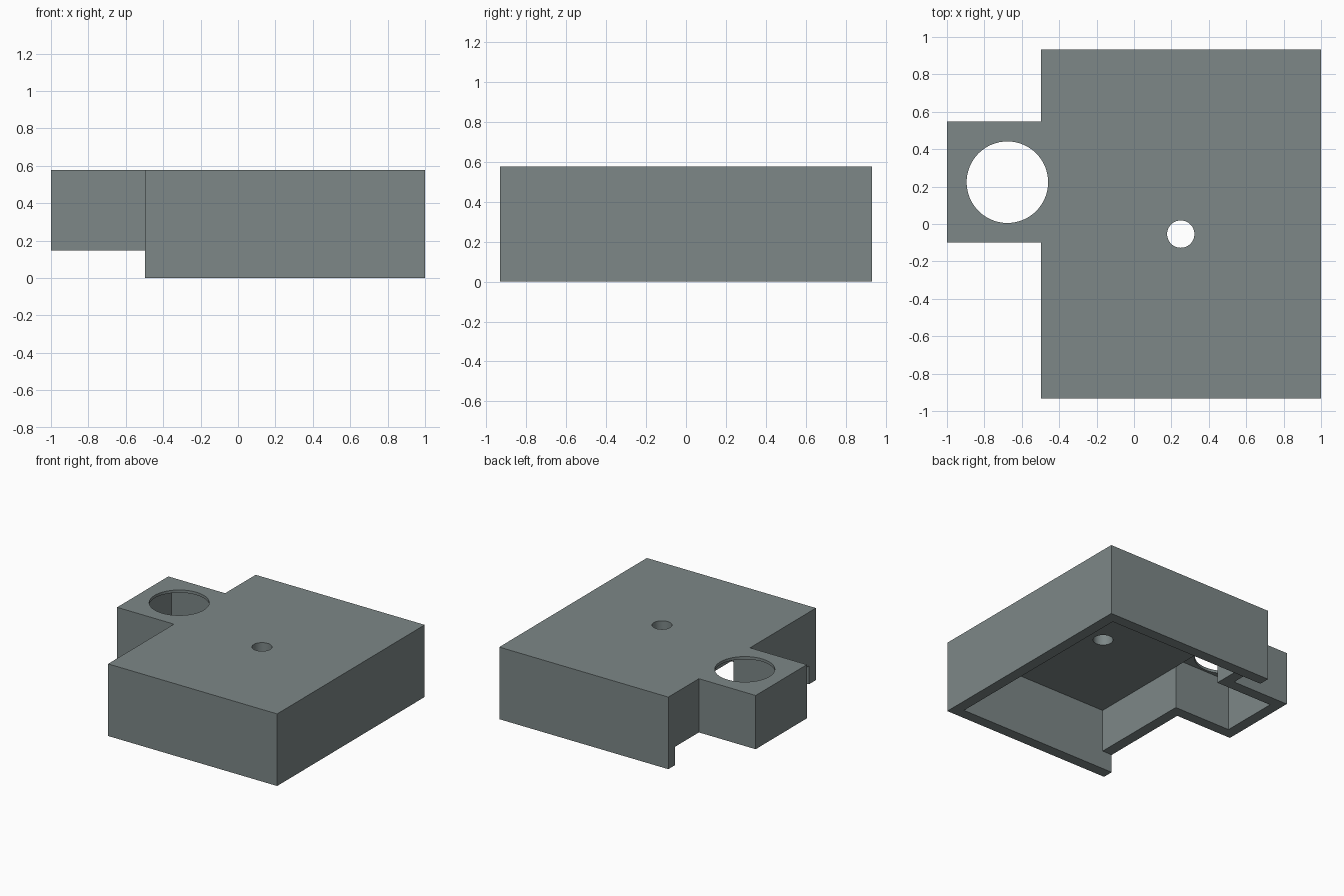
import bpy, bmesh

if "Cube" in bpy.data.objects:
    bpy.data.objects.remove(bpy.data.objects["Cube"])

T = 0.087            # wall and roof thickness
H = 0.577            # overall height
STEP = 0.147         # height of the underside of the side tab
X0, X1, Y = -0.497, 1.0, 0.933   # main body limits
TX, TY0, TY1 = -1.0, -0.10, 0.547  # tab limits

grey = bpy.data.materials.new("slate grey")
grey.diffuse_color = (0.205, 0.245, 0.245, 1)
grey.use_nodes = True
grey.node_tree.nodes["Principled BSDF"].inputs["Base Color"].default_value = grey.diffuse_color


def prism(name, outline, z0, z1):
    """Extrude a closed outline between two heights."""
    bm = bmesh.new()
    base = bm.faces.new([bm.verts.new((x, y, z0)) for x, y in outline])
    top = bmesh.ops.extrude_face_region(bm, geom=[base])["geom"]
    verts = [v for v in top if isinstance(v, bmesh.types.BMVert)]
    bmesh.ops.translate(bm, verts=verts, vec=(0, 0, z1 - z0))
    bmesh.ops.recalc_face_normals(bm, faces=bm.faces)
    mesh = bpy.data.meshes.new(name)
    bm.to_mesh(mesh)
    bm.free()
    mesh.materials.append(grey)
    obj = bpy.data.objects.new(name, mesh)
    bpy.context.collection.objects.link(obj)
    return obj


def block(name, x0, x1, y0, y1, z0, z1):
    return prism(name, [(x0, y0), (x1, y0), (x1, y1), (x0, y1)], z0, z1)


def drill(name, x, y, r):
    bpy.ops.mesh.primitive_cylinder_add(vertices=64, radius=r, depth=2, location=(x, y, 0.5))
    obj = bpy.context.object
    obj.name = name
    obj.data.materials.append(grey)
    return obj


# Outer shell: main body with the side tab
cover = prism("cover_shell", [(X0, -Y), (X1, -Y), (X1, Y), (X0, Y),
                              (X0, TY1), (TX, TY1), (TX, TY0), (X0, TY0)], 0, H)

cutters = [
    # clearance under the tab and under the left wall between its two feet
    block("tab_underside_cut", TX - 0.1, X0, -Y - 0.1, Y + 0.1, -0.1, STEP),
    block("left_wall_slot", X0 - 0.05, X0 + T + 0.02, -Y + T, Y - T, -0.1, STEP),
    # hollow interior of the body and of the thin-roofed tab
    block("body_cavity", X0 + T, X1 - T, -Y + T, Y - T, -0.1, H - T),
    block("tab_cavity", TX + T, X0 + T, TY0 + T, TY1 - T, -0.1, H - 0.022),
    # through holes
    drill("large_hole", -0.677, 0.2235, 0.218),
    drill("small_hole", 0.25, -0.054, 0.073),
]
for cutter in cutters:
    mod = cover.modifiers.new(cutter.name, 'BOOLEAN')
    mod.operation = 'DIFFERENCE'
    mod.solver = 'EXACT'
    mod.object = cutter
    bpy.ops.object.select_all(action='DESELECT')
    cover.select_set(True)
    bpy.context.view_layer.objects.active = cover
    bpy.ops.object.modifier_apply(modifier=mod.name)
    bpy.data.objects.remove(cutter)

# Smooth hole walls, sharp box edges
bpy.ops.object.shade_smooth_by_angle(angle=0.5)
